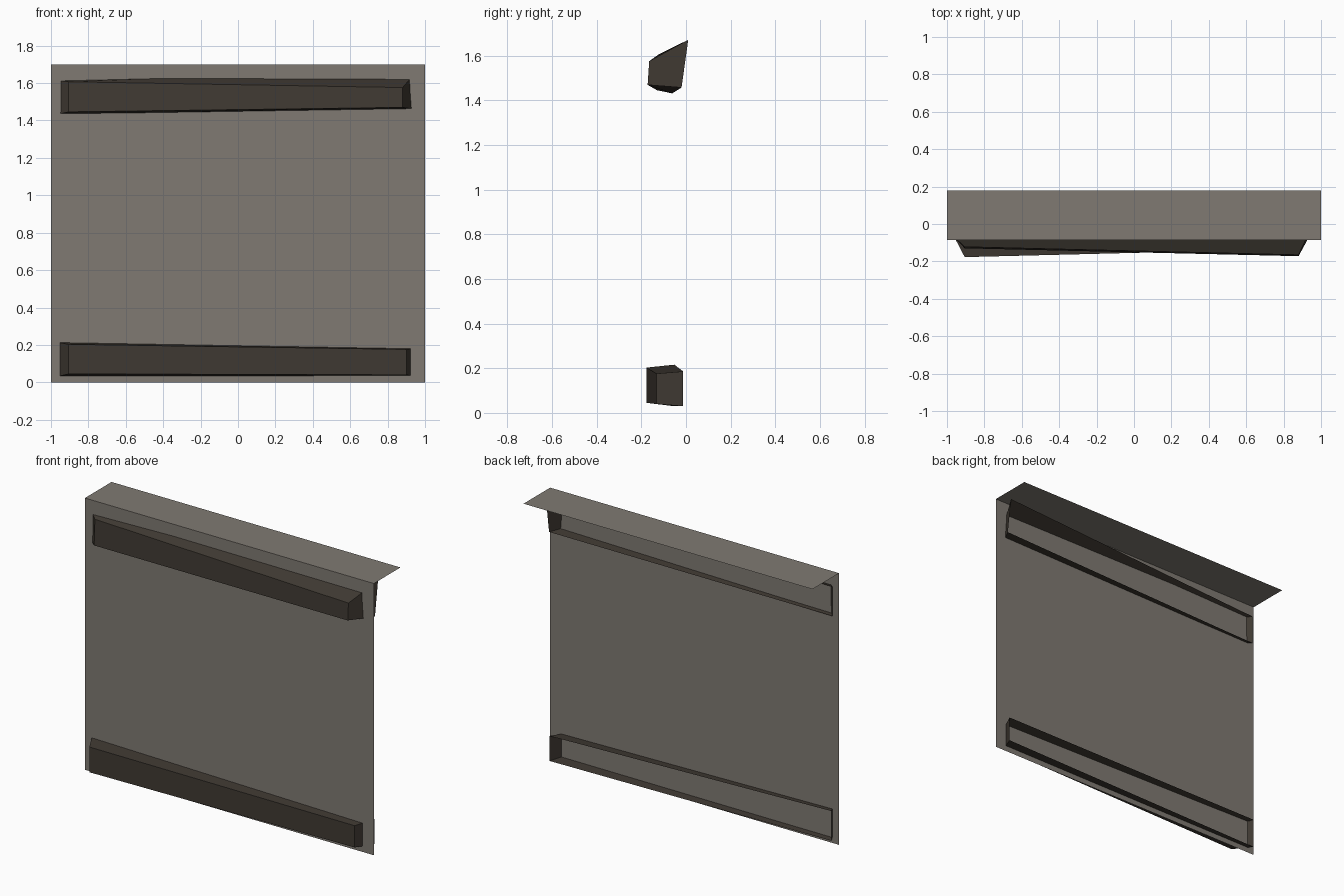
import bpy, bmesh

if "Cube" in bpy.data.objects:
    bpy.data.objects.remove(bpy.data.objects["Cube"])


def material(name, rgb):
    m = bpy.data.materials.new(name)
    m.diffuse_color = (*rgb, 1)
    m.use_nodes = True
    m.node_tree.nodes["Principled BSDF"].inputs["Base Color"].default_value = m.diffuse_color
    return m


def finish(name, bm, mat):
    me = bpy.data.meshes.new(name)
    bm.to_mesh(me)
    bm.free()
    me.materials.append(mat)
    ob = bpy.data.objects.new(name, me)
    bpy.context.collection.objects.link(ob)
    return ob


plaster = material("grey_plaster", (0.215, 0.195, 0.170))
timber = material("dark_timber", (0.050, 0.041, 0.032))

# Wall sheet folded back into a ledge along its top edge
profile = [(-0.085, 0.0), (-0.085, 1.7), (0.178, 1.7)]
bm = bmesh.new()
rows = [[bm.verts.new((x, y, z)) for x in (-1, 1)] for y, z in profile]
for a, b in zip(rows, rows[1:]):
    bm.faces.new((a[0], a[1], b[1], b[0]))
finish("wall_with_ledge", bm, plaster)


# Rough-hewn beam: open-backed shell running between two four-cornered ends.
# Each end lists front bottom, front top, back top, back bottom.
def beam(name, left, right):
    bm = bmesh.new()
    l = [bm.verts.new(p) for p in left]
    r = [bm.verts.new(p) for p in right]
    bm.faces.new(l[::-1])
    bm.faces.new(r)
    for i, j in ((0, 1), (1, 2), (3, 0)):      # front, top, bottom
        bm.faces.new((l[i], l[j], r[j], r[i]))
    bmesh.ops.recalc_face_normals(bm, faces=bm.faces)
    # the shell is open, so make sure the front face looks forward
    front = min(bm.faces, key=lambda f: f.calc_center_median().y)
    if front.normal.y > 0:
        bmesh.ops.reverse_faces(bm, faces=bm.faces)
    finish(name, bm, timber)


beam("lower_beam",
     [(-0.905, -0.177, 0.045), (-0.905, -0.177, 0.203),
      (-0.970, -0.052, 0.216), (-0.970, -0.052, 0.030)],
     [(0.900, -0.132, 0.040), (0.900, -0.132, 0.176),
      (0.955, -0.013, 0.186), (0.955, -0.013, 0.030)])

beam("upper_beam",
     [(-0.905, -0.130, 1.446), (-0.905, -0.122, 1.607),
      (-0.970, -0.062, 1.615), (-0.970, -0.062, 1.432)],
     [(0.880, -0.172, 1.470), (0.880, -0.165, 1.576),
      (0.962, 0.010, 1.672), (0.962, -0.020, 1.458)])
